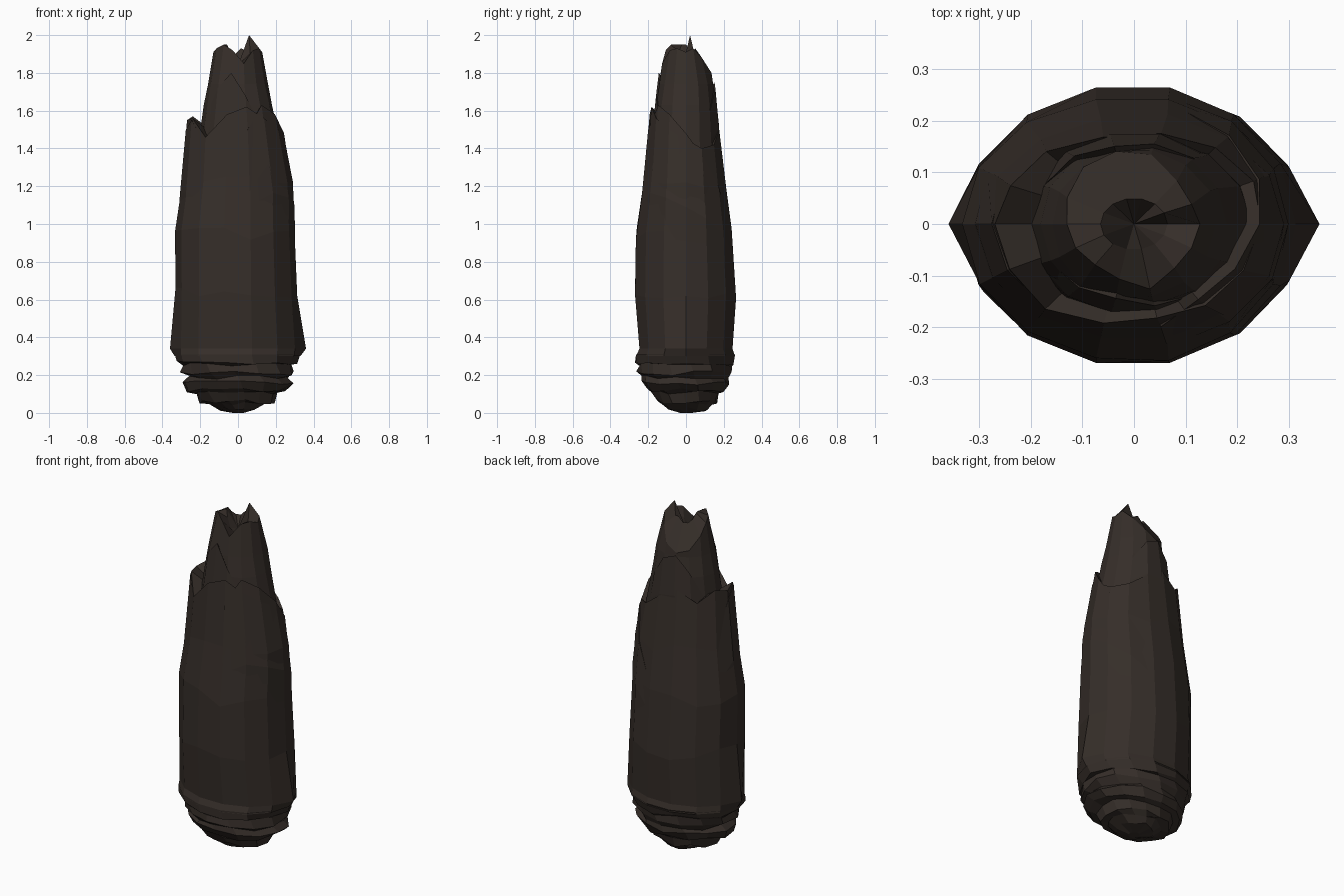
import bpy, bmesh, math, random

if "Cube" in bpy.data.objects:
    bpy.data.objects.remove(bpy.data.objects["Cube"])

random.seed(4)
N = 14

mat = bpy.data.materials.new("dark_husk")
mat.diffuse_color = (0.036, 0.027, 0.022, 1)
mat.use_nodes = True
mat.node_tree.nodes["Principled BSDF"].inputs["Base Color"].default_value = mat.diffuse_color

# Profiles: height, then reach to left, right, front, back
SHELL = [(.30, .335, .33, .265, .26), (.34, .36, .36, .265, .265), (.64, .33, .31, .27, .265),
         (.95, .335, .30, .265, .245), (1.25, .29, .29, .22, .205),
         (1.55, .27, .225, .20, .17), (1.75, .23, .155, .15, .145)]
CORE = [(1.0, .27, .25, .20, .19), (1.4, .215, .235, .18, .17), (1.63, .18, .185, .16, .16),
        (1.8, .155, .15, .14, .135), (2.0, .11, .11, .085, .06)]
BASE = [(0.0, .03, .03, .03, .03), (.02, .10, .10, .09, .11), (.05, .15, .15, .12, .14),
        (.06, .20, .19, .15, .16), (.11, .23, .21, .18, .17), (.12, .27, .26, .21, .20),
        (.16, .29, .295, .235, .225), (.19, .265, .265, .225, .215), (.21, .305, .30, .25, .235),
        (.255, .305, .295, .25, .24), (.265, .325, .305, .265, .255), (.31, .335, .33, .265, .26)]


def reach(profile, z):
    z = max(profile[0][0], min(profile[-1][0], z))
    for a, b in zip(profile, profile[1:]):
        if z <= b[0]:
            t = (z - a[0]) / (b[0] - a[0])
            return [p + (q - p) * t for p, q in zip(a[1:], b[1:])]


def point(profile, i, z, scale=1.0):
    l, r, f, b = reach(profile, z)
    a = math.tau * i / N
    c, s = math.cos(a), math.sin(a)
    return (c * (r if c > 0 else l) * scale, s * (b if s > 0 else f) * 1.025 * scale, z)


def build(name, rows, closed=True, tip=None, foot=None):
    bm = bmesh.new()
    grid = [[bm.verts.new(p) for p in row] for row in rows]
    n = len(rows[0])
    span = n if closed else n - 1
    for lo, hi in zip(grid, grid[1:]):
        for i in range(span):
            j = (i + 1) % n
            bm.faces.new((lo[i], lo[j], hi[j], hi[i]))
    for p, row, up in ((tip, grid[-1], True), (foot, grid[0], False)):
        if p:
            v = bm.verts.new(p)
            for i in range(n):
                a, b = row[i], row[(i + 1) % n]
                bm.faces.new((a, b, v) if up else (b, a, v))
    me = bpy.data.meshes.new(name)
    bm.to_mesh(me)
    bm.free()
    me.materials.append(mat)
    ob = bpy.data.objects.new(name, me)
    bpy.context.collection.objects.link(ob)
    return ob


# Outer husk with a torn upper edge folded in against the core
tops = [1.45, 1.40, 1.42, 1.5, 1.56, 1.5, 1.57, 1.55, 1.56, 1.46, 1.58, 1.62, 1.56, 1.5]
rows = []
for z in (.30, .34, .64, .95, 1.22):
    rows.append([point(SHELL, i, z + (random.uniform(-.04, .04) if z > .5 else 0),
                       .93 if z == .34 and i % 7 else 1) for i in range(N)])
rows.append([point(SHELL, i, tops[i]) for i in range(N)])
rows.append([(x * .72, y * .72, z - .05) for x, y, z in rows[-1]])
build("outer_husk", rows)

# Inner core with ragged tip and a hollow in its middle
ctops = [1.91, 1.93, 1.88, 1.80, 1.76, 1.78, 1.85, 1.91, 1.93, 1.95, 1.92, 1.85, 1.92, 1.93]
rows = [[point(CORE, i, z, random.uniform(.96, 1.01)) for i in range(N)] for z in (1.0, 1.4, 1.63, 1.74)]
rows.append([point(CORE, i, ctops[i]) for i in range(N)])
itops = [1.90, 2.0, 1.92, 1.93, 1.90, 1.90, 1.92, 1.95, 1.95, 1.91, 1.86, 1.84, 1.88, 1.90]
rows.append([(.065 * math.cos(math.tau * i / N), .05 * math.sin(math.tau * i / N), itops[i]) for i in range(N)])
build("inner_core", rows, tip=(0, 0, 1.84))

# Wrapped leaves that spiral down around the husk
def leaf(name, profile, first, heights, bottom, scale):
    rows = []
    for t in (0, .5, 1):
        rows.append([point(profile, first + k, bottom + (h - bottom) * t,
                           (.985, scale, scale)[int(t * 2)] if 0 < k < len(heights) - 1 else .985)
                     for k, h in enumerate(heights)])
    rows.append([(x * .85, y * .85, z - .03) for x, y, z in rows[-1]])
    build(name, rows, closed=False)


leaf("right_leaf", SHELL, 11, [1.5, 1.63, 1.58, 1.48, 1.36, 1.2, .98], .7, 1.015)
leaf("left_leaf", SHELL, 6, [1.3, 1.50, 1.55, 1.42], .8, 1.01)
leaf("back_leaf", CORE, 2, [1.6, 1.72, 1.75, 1.66, 1.5], 1.3, 1.06)
leaf("front_leaf", CORE, 8, [1.58, 1.72, 1.80, 1.68, 1.5], 1.3, 1.03)

# Crumpled base made of stepped overlapping folds
rows = []
for k, (z, *_) in enumerate(BASE):
    row = []
    for i in range(N):
        edge = 0 < k < len(BASE) - 1
        j = random.uniform(.95, 1.03) if edge else 1
        x, y, _z = point(BASE, i + (len(BASE) - 1 - k) * .12, z, j)
        row.append((x, y, z + (random.uniform(-.012, .012) if edge else 0)))
    rows.append(row)
build("folded_base", rows, foot=(0, 0, 0))
